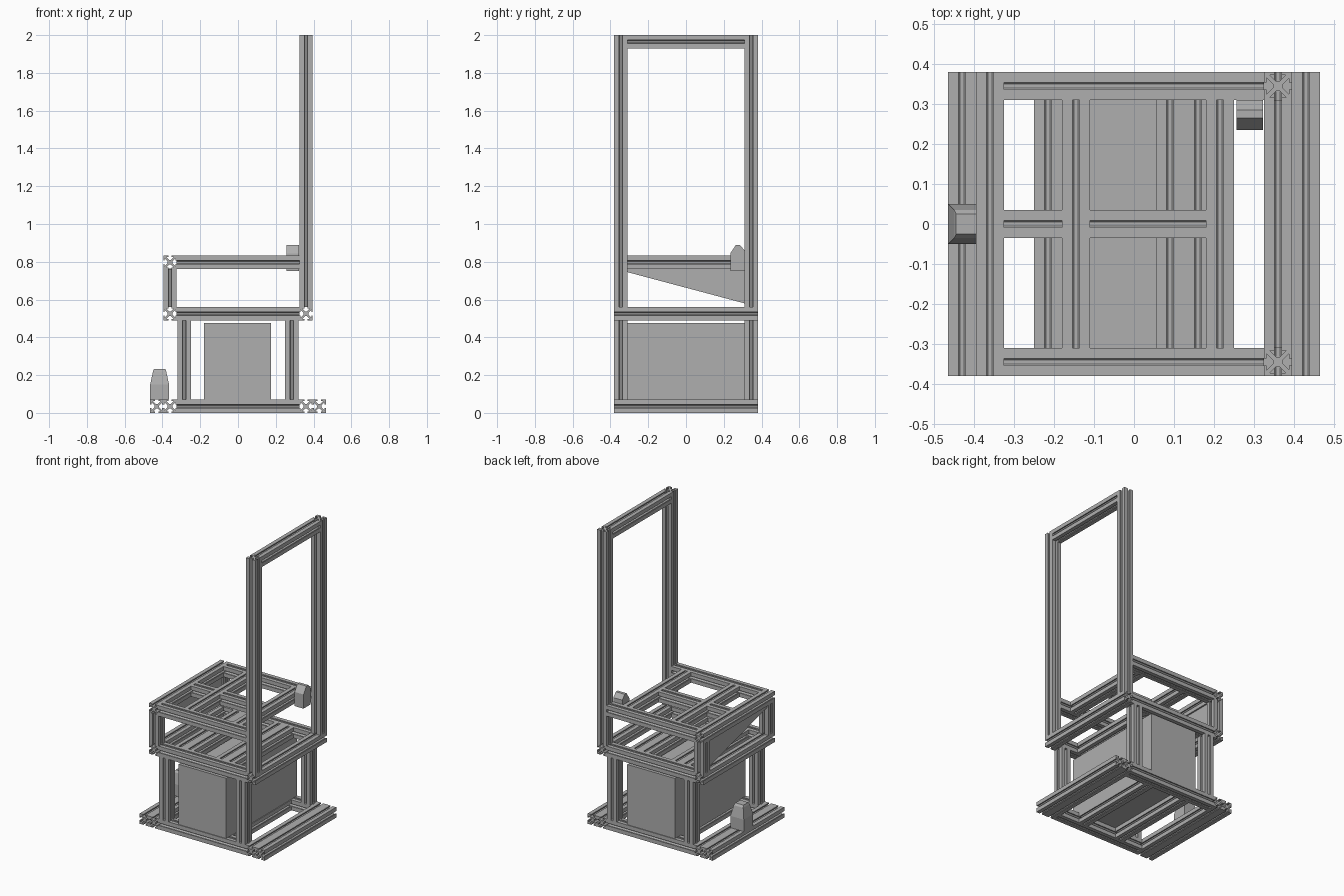
import bpy
import bmesh
from mathutils import Matrix, Vector

cube = bpy.data.objects.get("Cube")
if cube:
    bpy.data.objects.remove(cube)


def make_material(name, value):
    mat = bpy.data.materials.new(name)
    mat.use_nodes = True
    color = (value, value, value, 1)
    mat.diffuse_color = color
    mat.node_tree.nodes["Principled BSDF"].inputs["Base Color"].default_value = color
    return mat


GREY = make_material("plain grey", 0.43)
W = 0.07          # beam width
H = W / 2


def finish(name, bm):
    bmesh.ops.recalc_face_normals(bm, faces=bm.faces)
    mesh = bpy.data.meshes.new(name)
    bm.to_mesh(mesh)
    bm.free()
    mesh.materials.append(GREY)
    obj = bpy.data.objects.new(name, mesh)
    bpy.context.collection.objects.link(obj)
    return obj


def extrude(name, points, direction):
    """Extrude a closed outline of 3D points along a direction."""
    bm = bmesh.new()
    face = bm.faces.new([bm.verts.new(p) for p in points])
    new = bmesh.ops.extrude_face_region(bm, geom=[face], use_keep_orig=True)["geom"]
    verts = [g for g in new if isinstance(g, bmesh.types.BMVert)]
    bmesh.ops.translate(bm, vec=direction, verts=verts)
    return finish(name, bm)


def slot_profile():
    """Square section with an undercut slot in each of its four sides."""
    side = [(1, -.25), (.8, -.25), (.8, -.58), (.36, -.14)]
    side += [(x, -y) for x, y in reversed(side)] + [(1, 1)]
    return [Matrix.Rotation(i * 1.5707963, 2) @ Vector(p) * H
            for i in range(4) for p in side]


PROFILE = slot_profile()


def beam(name, axis, start, end, a, b):
    """Slotted beam along an axis; a and b are its centre on the other two axes."""
    place = {"x": lambda u, v: (start, a + u, b + v),
             "y": lambda u, v: (a + u, start, b + v),
             "z": lambda u, v: (a + u, b + v, start)}[axis]
    direction = Vector([(end - start) * (axis == k) for k in "xyz"])
    return extrude(name, [place(p.x, p.y) for p in PROFILE], direction)


def double_beam(name, start, end, x, z):
    for s in (-1, 1):
        beam(name, "y", start, end, x + s * H, z)


D = 0.38          # half depth of the frame
Y = D - H         # centre line of front and back beams
IN = D - W        # inner half depth
BASE, MID, UPPER, TOP = H, 0.525, 0.797, 2 - H
POST_X = 0.36

# Base frame
for s, side in ((-1, "right"), (1, "left")):
    double_beam(f"base_{side}_rail", -D, D, s * 0.395, BASE)
    beam(f"base_{side}_slat", "y", -IN, IN, s * 0.145, BASE)

# Front and back members shared by all levels
for s, side in ((-1, "front"), (1, "back")):
    beam(f"base_{side}_rail", "x", -0.325, 0.325, s * Y, BASE)
    for x in (-0.285, 0.285):
        beam(f"{side}_leg", "z", W, MID - H, x, s * Y)
    beam(f"middle_{side}_rail", "x", -0.325, 0.325, s * Y, MID)
    beam(f"{side}_short_post", "z", MID + H, UPPER - H, -POST_X, s * Y)
    beam(f"upper_{side}_rail", "x", -0.325, 0.325, s * Y, UPPER)
    beam(f"{side}_tall_post", "z", MID + H, 2, POST_X, s * Y)

# Middle frame
for x in (-POST_X, POST_X):
    beam("middle_side_rail", "y", -D, D, x, MID)
double_beam("middle_slat", -IN, IN, -0.18, MID)
double_beam("middle_slat", -IN, IN, 0.125, MID)

# Upper frame
beam("upper_side_rail", "y", -D, D, -POST_X, UPPER)
for x in (-0.145, 0.215):
    beam("upper_slat", "y", -IN, IN, x, UPPER)
beam("upper_short_cross_beam", "x", -0.325, -0.18, 0, UPPER)
beam("upper_cross_beam", "x", -0.11, 0.18, 0, UPPER)

# Crossbar of the tall frame
beam("tall_frame_crossbar", "y", -IN, IN, POST_X, TOP)

# Cabinet in the lower bay
outline = [(-0.18, -0.375), (0.175, -0.375), (0.175, 0.375), (-0.18, 0.375)]
extrude("cabinet", [(x, y, W) for x, y in outline], Vector((0, 0, 0.405)))

# Tapered side panel under the upper frame
panel = [(-IN, 0.765), (-IN, 0.745), (IN, 0.58), (IN, 0.765)]
extrude("tapered_side_panel", [(-0.385, y, z) for y, z in panel], Vector((0.05, 0, 0)))

# Small housing on the back tall post
housing = [(.31, .75), (.31, .86), (.285, .89), (.265, .89), (.235, .845), (.235, .75)]
extrude("post_housing", [(0.257, y, z) for y, z in housing], Vector((0.066, 0, 0)))

# Tapered knob on the right base rail
bm = bmesh.new()
rings = []
for z, x0, x1, y in ((.07, -.465, -.365, .05), (.15, -.465, -.365, .05),
                     (.22, -.45, -.38, .035), (.233, -.445, -.385, .025)):
    rings.append([bm.verts.new(p) for p in
                  ((x0, -y, z), (x1, -y, z), (x1, y, z), (x0, y, z))])
for low, high in zip(rings, rings[1:]):
    for i in range(4):
        j = (i + 1) % 4
        bm.faces.new((low[i], low[j], high[j], high[i]))
bm.faces.new(rings[0])
bm.faces.new(rings[-1])
finish("base_knob", bm)
